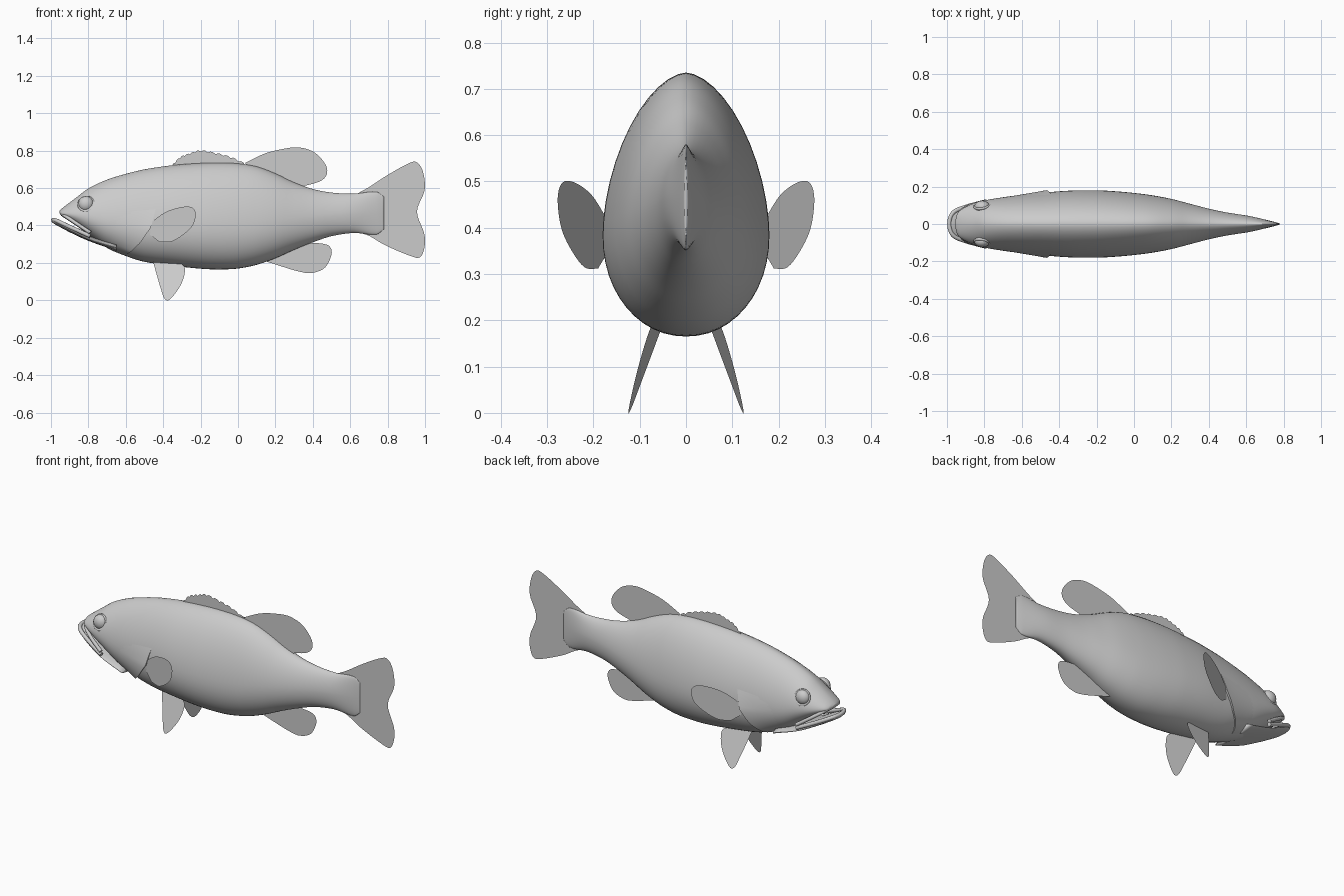
import bpy, math

if "Cube" in bpy.data.objects:
    bpy.data.objects.remove(bpy.data.objects["Cube"])

GREY = bpy.data.materials.new("plain grey")
GREY.diffuse_color = (0.6, 0.6, 0.6, 1)
GREY.use_nodes = True
GREY.node_tree.nodes["Principled BSDF"].inputs["Base Color"].default_value = GREY.diffuse_color


def make(name, verts, faces, smooth=True):
    me = bpy.data.meshes.new(name)
    me.from_pydata(verts, [], faces)
    me.materials.append(GREY)
    for p in me.polygons:
        p.use_smooth = smooth
    ob = bpy.data.objects.new(name, me)
    bpy.context.collection.objects.link(ob)
    return ob


def sample(rows, x):
    """Smooth interpolation of a table of (x, top, bottom, half width)."""
    x = min(max(x, rows[0][0]), rows[-1][0])
    i = 0
    while i < len(rows) - 2 and x > rows[i + 1][0]:
        i += 1
    a, b = rows[i], rows[i + 1]
    p, n = rows[max(i - 1, 0)], rows[min(i + 2, len(rows) - 1)]
    h = b[0] - a[0]
    s = (x - a[0]) / h
    out = []
    for k in (1, 2, 3):
        ma = (b[k] - p[k]) / (b[0] - p[0]) * h
        mb = (n[k] - a[k]) / (n[0] - a[0]) * h
        out.append((2*s**3 - 3*s*s + 1) * a[k] + (s**3 - 2*s*s + s) * ma
                   + (3*s*s - 2*s**3) * b[k] + (s**3 - s*s) * mb)
    return out


def surf(rows, x, t):
    """Point on an egg-shaped section at angle t."""
    top, bot, w = sample(rows, x)
    f = 0.38 + 0.1 * min(max((x - 0.1) / 0.5, 0), 1)
    c = bot + f * (top - bot)
    ct, st = math.cos(t), math.sin(t)
    e = 2 / (1.75 if st > 0 else 2.1)
    y = math.copysign(abs(ct) ** e, ct) * w
    z = abs(st) ** e * ((top - c) if st > 0 else -(c - bot)) + c
    return (x, y, z)


def loft(name, rows, sub=5, n=48):
    xs = []
    for a, b in zip(rows, rows[1:]):
        xs += [a[0] + (b[0] - a[0]) * i / sub for i in range(sub)]
    xs.append(rows[-1][0])
    verts = [surf(rows, x, 2 * math.pi * j / n) for x in xs for j in range(n)]
    faces = [(i*n + j, i*n + (j+1) % n, (i+1)*n + (j+1) % n, (i+1)*n + j)
             for i in range(len(xs) - 1) for j in range(n)]
    faces += [tuple(range(n))[::-1], tuple(range((len(xs)-1)*n, len(xs)*n))]
    return make(name, verts, faces)


def spline(pts, sub=5):
    """Catmull-Rom through open points of any dimension."""
    out = []
    for i in range(len(pts) - 1):
        p, a = pts[max(i - 1, 0)], pts[i]
        b, n = pts[i + 1], pts[min(i + 2, len(pts) - 1)]
        for k in range(sub):
            s = k / sub
            out.append(tuple(0.5 * (2*A + (B-P)*s + (2*P - 5*A + 4*B - N)*s*s
                                    + (3*A - P - 3*B + N)*s**3)
                             for P, A, B, N in zip(p, a, b, n)))
    return out + [pts[-1]]


def fin(name, outline, base, y=lambda x, z: 0.0):
    pts = outline + base
    return make(name, [(x, y(x, z), z) for x, z in pts],
                [tuple(range(len(pts)))], False)


# body with upper head: x, top, bottom, half width
BODY = [(-0.955, .478, .466, .02), (-0.945, .488, .452, .055),
        (-0.92, .508, .435, .08), (-0.86, .553, .395, .11),
        (-0.8, .598, .35, .126), (-0.7, .645, .28, .143),
        (-0.6, .676, .237, .156), (-0.5, .70, .206, .166),
        (-0.35, .722, .185, .178), (-0.2, .733, .169, .18),
        (-0.1, .735, .165, .175), (0.0, .731, .17, .166),
        (0.1, .715, .19, .153), (0.2, .678, .225, .134),
        (0.3, .63, .27, .108), (0.4, .595, .31, .082),
        (0.5, .576, .343, .061), (0.62, .57, .36, .042),
        (0.74, .58, .352, .014), (0.78, .555, .38, .003)]
loft("body", BODY)

# lower jaw
JAW = [(-0.997, .432, .42, .012), (-0.985, .436, .41, .05),
       (-0.96, .43, .396, .073), (-0.9, .40, .364, .096),
       (-0.8, .345, .318, .118), (-0.65, .31, .265, .135)]
loft("lower_jaw", JAW)


# lips as thin tubes round the mouth
def lip(name, half, r):
    pts = spline([(x, -y, z) for x, y, z in half[::-1]] + half[1:])
    cu = bpy.data.curves.new(name, 'CURVE')
    cu.dimensions = '3D'
    cu.bevel_depth = r
    cu.bevel_resolution = 3
    cu.use_fill_caps = True
    sp = cu.splines.new('POLY')
    sp.points.add(len(pts) - 1)
    for p, co in zip(sp.points, pts):
        p.co = (*co, 1)
    sp.use_smooth = True
    cu.materials.append(GREY)
    bpy.context.collection.objects.link(bpy.data.objects.new(name, cu))


lip("upper_lip", [(-.943, 0, .467), (-.925, .066, .452), (-.87, .1, .415), (-.79, .122, .362)], .01)
lip("lower_lip", [(-.988, 0, .43), (-.968, .06, .425), (-.9, .092, .393), (-.79, .12, .343)], .011)


# gill covers: raised plate ending in a curved step
EDGE = [(.23, -.63), (.25, -.595), (.31, -.525), (.39, -.465), (.49, -.44), (.6, -.45)]


def edge_x(z):
    z = min(max(z, EDGE[0][0]), EDGE[-1][0])
    for (z0, x0), (z1, x1) in zip(EDGE, EDGE[1:]):
        if z <= z1:
            return x0 + (x1 - x0) * (z - z0) / (z1 - z0)


for side, label in ((1, "left"), (-1, "right")):
    nt, nx = 24, 12
    verts, faces = [], []
    for i in range(nt + 1):
        t = math.radians(-72 + 94 * i / nt)
        xe = -0.5
        for _ in range(8):
            xe = edge_x(surf(BODY, xe, t)[2])
        lift = 0.013 * min(1, 4 * min(i, nt - i) / nt)
        for k in range(nx + 2):
            s = min(k / nx, 1)
            x, y, z = surf(BODY, -0.72 + (xe + 0.72) * s, t)
            d = lift * s * s - 0.001 if k <= nx else -0.006
            verts.append((x, side * (y + d * math.cos(t)), z + d * math.sin(t)))
    m = nx + 2
    for i in range(nt):
        for k in range(m - 1):
            f = (i*m + k, i*m + k + 1, (i+1)*m + k + 1, (i+1)*m + k)
            faces.append(f if side < 0 else f[::-1])
    ob = make("gill_cover_" + label, verts, faces)
    bpy.context.view_layer.objects.active = ob
    ob.select_set(True)
    bpy.ops.object.shade_smooth_by_angle(angle=math.radians(40))
    ob.select_set(False)

    # eye with raised socket ring
    bpy.ops.mesh.primitive_uv_sphere_add(segments=32, ring_count=16, radius=.041,
                                         location=(-.812, side * .092, .515))
    eye = bpy.context.object
    eye.name = "eye_" + label
    eye.scale = (1, .8, 1)
    bpy.ops.mesh.primitive_torus_add(major_radius=.04, minor_radius=.007,
                                     major_segments=32, minor_segments=8,
                                     location=(-.812, side * .098, .515),
                                     rotation=(math.radians(90 + side * 22), 0,
                                               math.radians(side * 10)))
    ring = bpy.context.object
    ring.name = "eye_socket_" + label
    for o in (eye, ring):
        o.data.materials.append(GREY)
        bpy.ops.object.select_all(action='DESELECT')
        o.select_set(True)
        bpy.ops.object.shade_smooth()
    bpy.ops.object.select_all(action='DESELECT')

    # paired fins
    fin("pectoral_fin_" + label,
        spline([(-.46, .42), (-.39, .47), (-.31, .497), (-.25, .498), (-.226, .465),
                (-.24, .405), (-.283, .358), (-.353, .315), (-.42, .312)]),
        [(-.47, .35)], lambda x, z: side * (.174 + (x + .455) * .45))
    fin("pelvic_fin_" + label,
        spline([(-.455, .21), (-.43, .12), (-.412, .06), (-.395, .012), (-.37, .001),
                (-.326, .05), (-.294, .11), (-.284, .172), (-.31, .2)]),
        [(-.37, .23), (-.45, .235)],
        lambda x, z: side * (.125 - .33 * z + .15 * (x + .37)))

# spiny dorsal fin with a notched edge
spiny = spline([(-.355, .72), (-.31, .766), (-.257, .787), (-.2, .802), (-.12, .789),
                (-.04, .768), (.035, .735)], 6)
spiny = [(x, z - (.008 if i % 3 == 0 else 0)) for i, (x, z) in enumerate(spiny)]
fin("spiny_dorsal_fin", spiny, [(.035, .69), (-.16, .7), (-.34, .69)])

# soft dorsal, anal and tail fins
fin("soft_dorsal_fin",
    spline([(.04, .735), (.144, .785), (.25, .811), (.33, .817), (.41, .79),
            (.467, .727), (.475, .675), (.44, .637), (.36, .613)]),
    [(.33, .59), (.2, .64), (.05, .69)])
fin("anal_fin",
    spline([(.144, .21), (.25, .176), (.33, .153), (.395, .146), (.465, .175),
            (.5, .245), (.49, .288), (.45, .303), (.385, .308)]),
    [(.36, .33), (.25, .28), (.15, .24)])
fin("tail_fin",
    spline([(.64, .572), (.70, .605), (.8, .67), (.91, .731), (.955, .738), (.988, .69),
            (.998, .59), (.957, .475), (.995, .36), (.998, .29), (.975, .232),
            (.925, .236), (.79, .293), (.7, .345), (.64, .362)]),
    [(.63, .46)])
